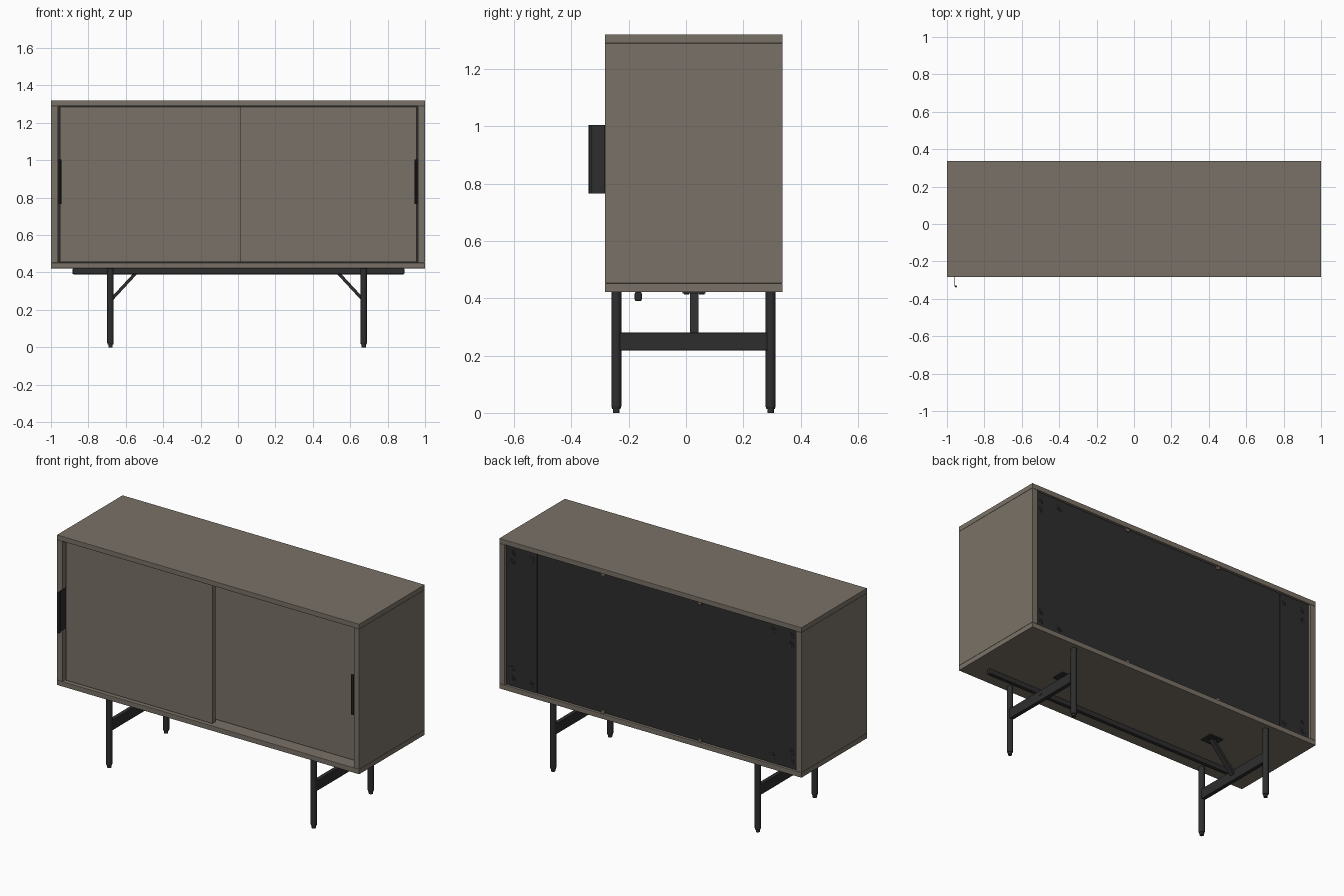
import bpy, bmesh, math
from mathutils import Vector

if "Cube" in bpy.data.objects:
    bpy.data.objects.remove(bpy.data.objects["Cube"])


def material(name, rgb):
    m = bpy.data.materials.new(name)
    m.diffuse_color = (*rgb, 1)
    m.use_nodes = True
    m.node_tree.nodes["Principled BSDF"].inputs["Base Color"].default_value = m.diffuse_color
    return m


WOOD = material("grey_brown_wood", (0.195, 0.167, 0.137))
BLACK = material("black_metal", (0.027, 0.027, 0.027))


def finish(name, bm, mat, bevel=0.0):
    bmesh.ops.recalc_face_normals(bm, faces=bm.faces[:])
    me = bpy.data.meshes.new(name)
    bm.to_mesh(me)
    bm.free()
    me.materials.append(mat)
    ob = bpy.data.objects.new(name, me)
    bpy.context.collection.objects.link(ob)
    if bevel:
        mod = ob.modifiers.new("soft_edges", 'BEVEL')
        mod.width = bevel
        mod.segments = 2
    return ob


def box(name, x, y, z, mat, bevel=0.0):
    bm = bmesh.new()
    bmesh.ops.create_cube(bm, size=1)
    for v in bm.verts:
        for i, (lo, hi) in enumerate((x, y, z)):
            v.co[i] = lo if v.co[i] < 0 else hi
    return finish(name, bm, mat, bevel)


def smooth(ob):
    bpy.ops.object.select_all(action='DESELECT')
    ob.select_set(True)
    bpy.context.view_layer.objects.active = ob
    bpy.ops.object.shade_smooth_by_angle(angle=math.radians(35))


def rod(name, a, b, r, mat, segs=24, r2=None):
    a, b = Vector(a), Vector(b)
    d = b - a
    bm = bmesh.new()
    bmesh.ops.create_cone(bm, cap_ends=True, segments=segs, radius1=r,
                          radius2=r if r2 is None else r2, depth=d.length)
    rot = d.to_track_quat('Z', 'Y')
    for v in bm.verts:
        v.co = rot @ v.co + (a + b) / 2
    ob = finish(name, bm, mat)
    smooth(ob)
    return ob


def extrude(name, pts, vec, mat):
    bm = bmesh.new()
    f = bm.faces.new([bm.verts.new(p) for p in pts])
    g = bmesh.ops.extrude_face_region(bm, geom=[f])
    bmesh.ops.translate(bm, vec=vec, verts=[e for e in g["geom"] if isinstance(e, bmesh.types.BMVert)])
    return finish(name, bm, mat)


F, B = -0.283, 0.337      # cabinet front and back
Z0, Z1 = 0.422, 1.32      # cabinet underside and top
T = 0.03                  # panel thickness

# cabinet shell
box("top_panel", (-1, 1), (F, B), (Z1 - T, Z1), WOOD, 0.002)
box("bottom_panel", (-1, 1), (F, B), (Z0, Z0 + T), WOOD, 0.002)
for s, side in ((-1, "left"), (1, "right")):
    box(side + "_side_panel", sorted((s, s * 0.963)), (F, B), (Z0 + T, Z1 - T), WOOD, 0.002)

# sliding doors, the right one on the rear track
box("left_door", (-0.952, 0.016), (-0.265, -0.235), (0.456, 1.286), WOOD, 0.001)
box("right_door", (-0.01, 0.955), (-0.21, -0.18), (0.456, 1.286), WOOD, 0.001)
for s, side, y in ((-1, "left", -0.34), (1, "right", -0.285)):
    # hooked handle strip: plate on the door edge with a folded lip
    prof = [(0.961, 0.10), (0.961, 0.014), (0.958, 0.004), (0.952, 0), (0.946, 0.003),
            (0.945, 0.012), (0.949, 0.012), (0.952, 0.006), (0.956, 0.014), (0.956, 0.10)]
    extrude(side + "_door_handle", [(s * px, y + py, 0.765) for px, py in prof], (0, 0, 0.24), BLACK)

# back panel with side strips, fittings and clips
box("back_panel", (-0.963, 0.963), (0.305, 0.321), (Z0 + T, Z1 - T), BLACK)
for s, side in ((-1, "left"), (1, "right")):
    box(side + "_back_strip", sorted((s * 0.96, s * 0.757)), (0.318, 0.326),
        (Z0 + T + 0.002, Z1 - T - 0.002), BLACK)
    for x, z in ((0.922, 1.245), (0.922, 1.19), (0.797, 1.245),
                 (0.922, 0.495), (0.922, 0.55), (0.797, 0.495)):
        rod("back_fitting", (s * x, 0.325, z), (s * x, 0.328, z), 0.021, BLACK)
        rod("back_fitting_core", (s * x, 0.327, z), (s * x, 0.330, z), 0.010, BLACK, 16)
    for z in (Z0 + T + 0.008, Z1 - T - 0.008):
        box("back_clip", (s * 0.32 - 0.011, s * 0.32 + 0.011), (0.318, 0.330),
            (z - 0.009, z + 0.009), WOOD)

# support rail under the cabinet
box("support_rail", (-0.885, 0.89), (-0.179, -0.154), (0.39, Z0), BLACK, 0.006)

# leg frames
for s, side in ((-1, "left"), (1, "right")):
    x = s * 0.677 - 0.005
    for y, pos in ((-0.243, "front"), (0.295, "back")):
        rod(f"{side}_{pos}_leg", (x, y, 0.022), (x, y, Z0), 0.0172, BLACK)
        rod(f"{side}_{pos}_leg_end", (x, y, 0.014), (x, y, 0.022), 0.0145, BLACK, r2=0.0172)
        rod(f"{side}_{pos}_foot", (x, y, 0), (x, y, 0.015), 0.0115, BLACK)
    box(side + "_crossbar", (x - 0.012, x + 0.012), (-0.235, 0.287), (0.218, 0.28), BLACK, 0.002)
    # diagonal brace from the crossbar up to a plate
    top = x - s * 0.135
    prof = [(x, 0.237), (x, 0.262), (top - s * 0.01, Z0 - 0.003), (top + s * -0.033, Z0 - 0.003)]
    extrude(side + "_brace", [(px, 0.014, pz) for px, pz in prof], (0, 0.029, 0), BLACK)
    px = top - s * 0.02
    box(side + "_brace_plate", (px - 0.045, px + 0.045), (-0.012, 0.068), (Z0 - 0.005, Z0), BLACK)
    for y in (0.002, 0.055):
        rod("plate_bolt", (px, y, Z0 - 0.009), (px, y, Z0 - 0.004), 0.009, BLACK, 12)
    rod("crossbar_bolt", (x + s * 0.011, 0.028, 0.255), (x + s * 0.015, 0.028, 0.255), 0.008, BLACK, 12)
